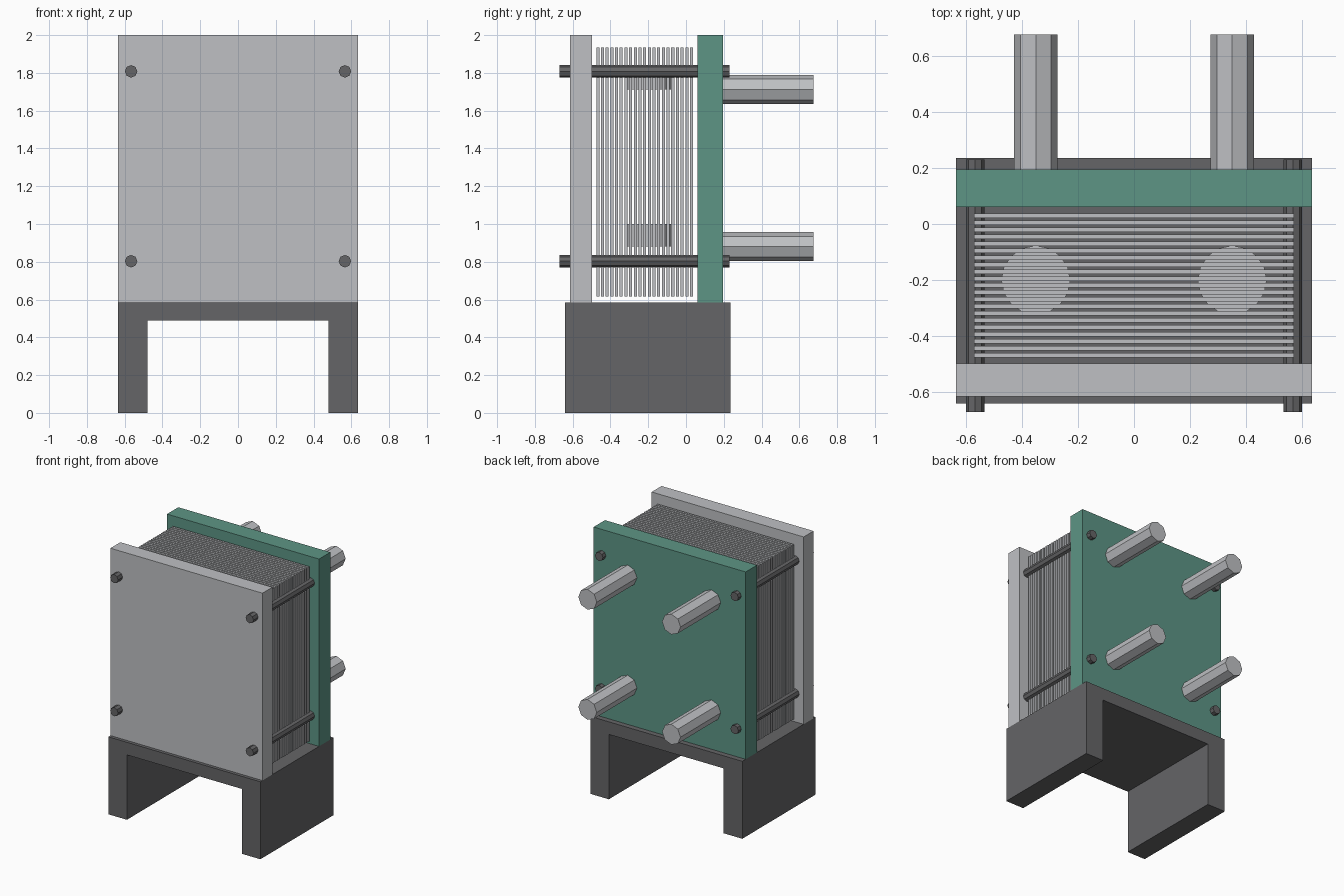
import bpy
import bmesh
from math import pi
from mathutils import Matrix

if "Cube" in bpy.data.objects:
    bpy.data.objects.remove(bpy.data.objects["Cube"], do_unlink=True)


def material(name, rgb):
    m = bpy.data.materials.new(name)
    m.use_nodes = True
    m.diffuse_color = (*rgb, 1)
    m.node_tree.nodes["Principled BSDF"].inputs["Base Color"].default_value = (*rgb, 1)
    return m


steel = material("light steel", (0.52, 0.53, 0.55))
dark = material("dark grey", (0.13, 0.13, 0.135))
green = material("green paint", (0.11, 0.30, 0.235))


def finish(name, bm, mat):
    bmesh.ops.recalc_face_normals(bm, faces=bm.faces)
    mesh = bpy.data.meshes.new(name)
    bm.to_mesh(mesh)
    bm.free()
    mesh.materials.append(mat)
    obj = bpy.data.objects.new(name, mesh)
    bpy.context.collection.objects.link(obj)
    return obj


def box(name, half_x, y0, y1, z0, z1, mat):
    """Box centred on x = 0."""
    bm = bmesh.new()
    place = Matrix.Translation((0, (y0 + y1) / 2, (z0 + z1) / 2))
    size = Matrix.Diagonal((2 * half_x, y1 - y0, z1 - z0, 1))
    bmesh.ops.create_cube(bm, size=1, matrix=place @ size)
    return finish(name, bm, mat)


def cylinder(name, centre, radius, length, sides, mat, along_y=True):
    bm = bmesh.new()
    turn = Matrix.Rotation(pi / 2, 4, "X") if along_y else Matrix.Identity(4)
    bmesh.ops.create_cone(bm, cap_ends=True, segments=sides, radius1=radius,
                          radius2=radius, depth=length,
                          matrix=Matrix.Translation(centre) @ turn)
    return finish(name, bm, mat)


# Stand: an upside-down U profile extruded from front to back
W, TOP, INNER, SOFFIT = 0.635, 0.585, 0.48, 0.49
FRONT, BACK = -0.64, 0.235
profile = [(-W, 0), (-INNER, 0), (-INNER, SOFFIT), (INNER, SOFFIT),
           (INNER, 0), (W, 0), (W, TOP), (-W, TOP)]
bm = bmesh.new()
face = bm.faces.new([bm.verts.new((x, FRONT, z)) for x, z in profile])
out = bmesh.ops.extrude_face_region(bm, geom=[face])
moved = [v for v in out["geom"] if isinstance(v, bmesh.types.BMVert)]
bmesh.ops.translate(bm, verts=moved, vec=(0, BACK - FRONT, 0))
finish("stand", bm, dark)

# End plates
box("front_end_plate", W, -0.615, -0.497, TOP, 2, steel)
box("back_end_plate", W, 0.06, 0.195, TOP, 2, green)

# Stack of thin plates
COUNT, STACK_FRONT, STACK_BACK, THICK = 21, -0.475, 0.037, 0.016
step = (STACK_BACK - STACK_FRONT - THICK) / (COUNT - 1)
for i in range(COUNT):
    y = STACK_FRONT + i * step
    box(f"thin_plate_{i + 1}", 0.57, y, y + THICK, 0.615, 1.935, steel)

# Tie rods, pipes and the port discs inside the stack
for side, x in (("left", 1), ("right", -1)):
    for level, rod_z, pipe_z in (("upper", 1.808, 1.712), ("lower", 0.803, 0.88)):
        tag = f"{level}_{side}"
        cylinder(f"tie_rod_{tag}", (x * 0.566, -0.22, rod_z), 0.033, 0.9, 8, dark)
        cylinder(f"pipe_{tag}", (x * 0.35, 0.41, pipe_z), 0.077, 0.53, 8, steel)
        cylinder(f"port_disc_{tag}", (x * 0.35, -0.2, pipe_z + 0.06), 0.123, 0.12,
                 16, steel, along_y=False)
